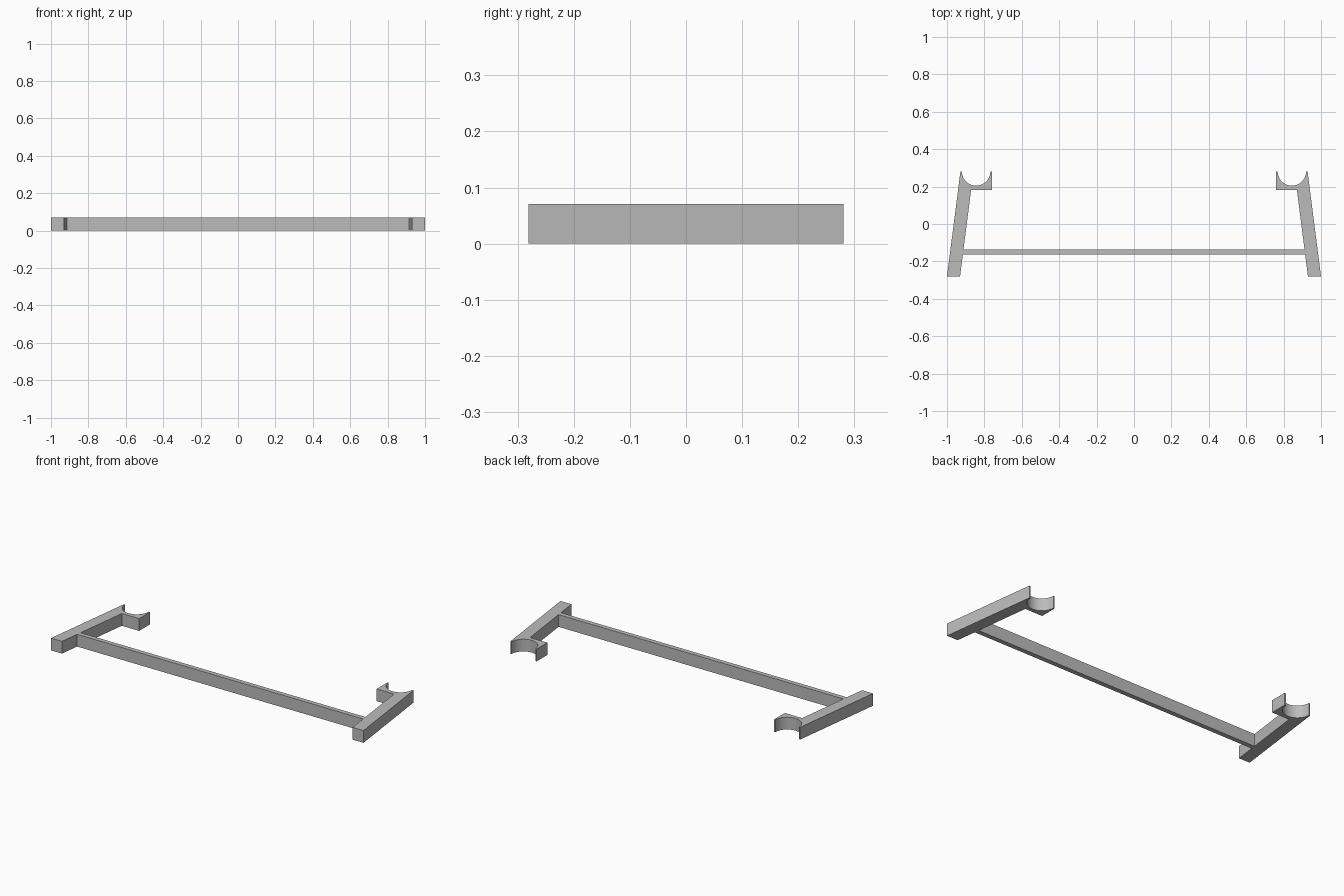
import bpy, bmesh, math

cube = bpy.data.objects.get("Cube")
if cube:
    bpy.data.objects.remove(cube, do_unlink=True)

HEIGHT = 0.071
grey = bpy.data.materials.new("plain grey")
grey.use_nodes = True
colour = (0.5, 0.5, 0.5, 1)
grey.diffuse_color = colour
grey.node_tree.nodes["Principled BSDF"].inputs["Base Color"].default_value = colour


def extrude_outline(name, outline):
    """Raise a counter-clockwise plan outline to the full height."""
    bm = bmesh.new()
    base = bm.faces.new([bm.verts.new((x, y, 0)) for x, y in outline])
    top = bmesh.ops.extrude_face_region(bm, geom=[base])["geom"]
    bmesh.ops.translate(bm, vec=(0, 0, HEIGHT),
                        verts=[v for v in top if isinstance(v, bmesh.types.BMVert)])
    bmesh.ops.recalc_face_normals(bm, faces=bm.faces)
    mesh = bpy.data.meshes.new(name)
    bm.to_mesh(mesh)
    bm.free()
    mesh.materials.append(grey)
    obj = bpy.data.objects.new(name, mesh)
    bpy.context.collection.objects.link(obj)
    bpy.ops.object.select_all(action="DESELECT")
    obj.select_set(True)
    bpy.context.view_layer.objects.active = obj
    bpy.ops.object.shade_smooth_by_angle(angle=math.radians(30))


# Slanted arm with a half-round cradle at its back end
BACK, RADIUS, CENTRE, STEPS = 0.281, 0.076, 0.844, 32
cradle = [(CENTRE + RADIUS * math.cos(a), BACK - RADIUS * math.sin(a))
          for a in (math.pi * i / STEPS for i in range(STEPS + 1))]
arm = [(0.93, -BACK), (1, -BACK), (0.928, BACK)] + cradle + [
    (0.76, BACK), (0.76, 0.182), (0.871, 0.182)]
extrude_outline("left_arm", arm)
extrude_outline("right_arm", [(-x, y) for x, y in reversed(arm)])

# Thin crossbar joining the inner sides of the arms
extrude_outline("crossbar", [(-0.915, -0.164), (0.915, -0.164),
                             (0.912, -0.137), (-0.912, -0.137)])
